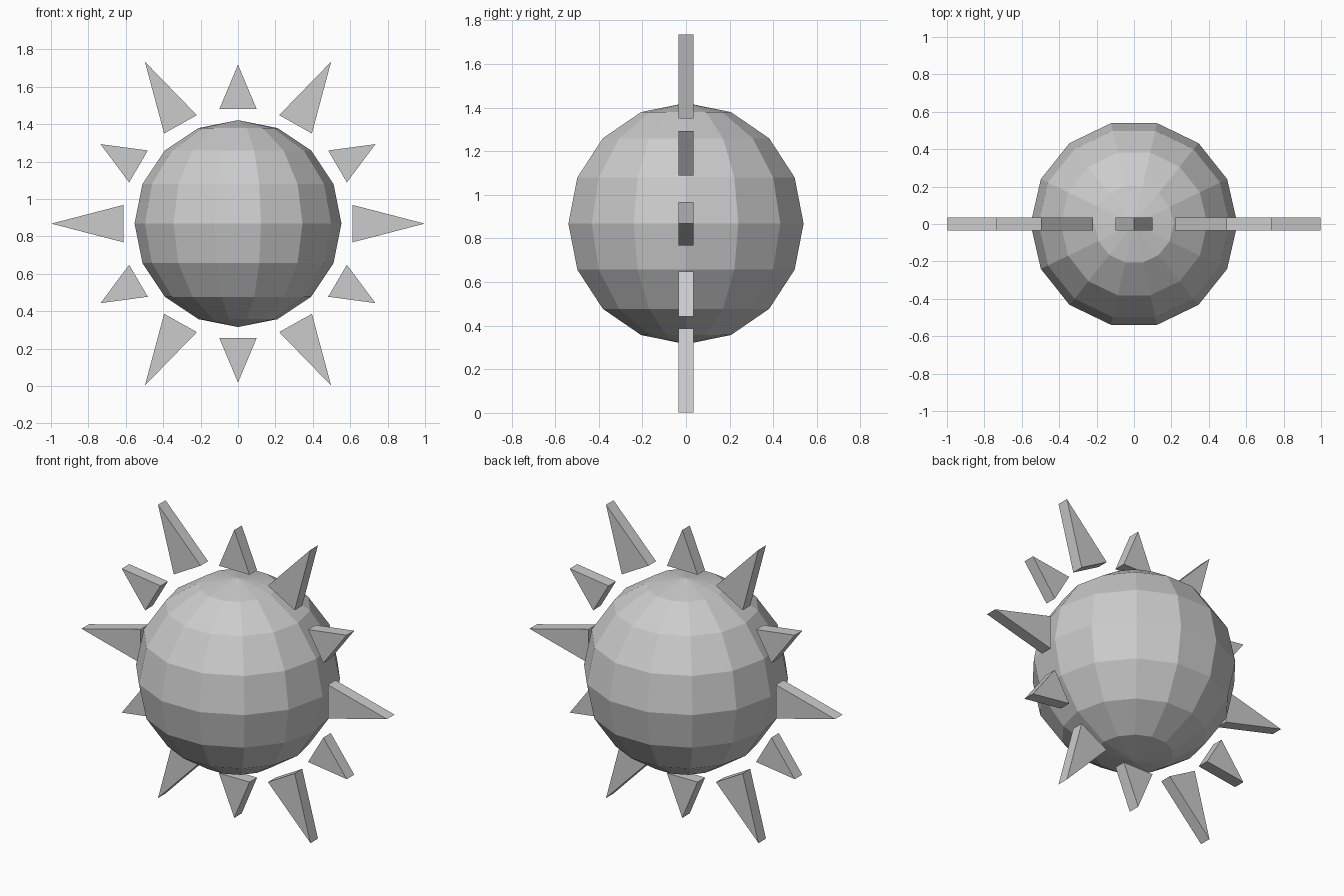
import bpy, bmesh, math
from mathutils import Matrix

if "Cube" in bpy.data.objects:
    bpy.data.objects.remove(bpy.data.objects["Cube"])

CZ = 0.868      # height of the centre
R = 0.553       # ball radius
HALF = 0.035    # half thickness of the rays

grey = bpy.data.materials.new("light_grey")
grey.diffuse_color = (0.6, 0.6, 0.6, 1)
grey.use_nodes = True
grey.node_tree.nodes["Principled BSDF"].inputs["Base Color"].default_value = grey.diffuse_color


def finish(bm, name):
    bmesh.ops.recalc_face_normals(bm, faces=bm.faces[:])
    me = bpy.data.meshes.new(name)
    bm.to_mesh(me)
    bm.free()
    me.materials.append(grey)
    ob = bpy.data.objects.new(name, me)
    ob.location.z = CZ
    bpy.context.collection.objects.link(ob)


# Faceted ball, turned so that a vertex lies on the x axis
bm = bmesh.new()
bmesh.ops.create_uvsphere(bm, u_segments=14, v_segments=8, radius=R)
v = next(v for v in bm.verts if abs(v.co.z) < 1e-4)
turn = Matrix.Rotation(-math.atan2(v.co.y, v.co.x), 4, 'Z')
bmesh.ops.transform(bm, matrix=turn, verts=bm.verts[:])
finish(bm, "ball")


# Flat triangular rays around the ball
def ray(name, pts, sx=1, sz=1):
    bm = bmesh.new()
    f = bm.faces.new([bm.verts.new((x * sx, -HALF, z * sz)) for x, z in pts])
    ext = bmesh.ops.extrude_face_region(bm, geom=[f])
    verts = [g for g in ext["geom"] if isinstance(g, bmesh.types.BMVert)]
    bmesh.ops.translate(bm, vec=(0, 2 * HALF, 0), verts=verts)
    # close the starting side if the extrusion removed it
    edges = [e for e in bm.edges if e.is_boundary]
    if edges:
        bmesh.ops.holes_fill(bm, edges=edges, sides=0)
    finish(bm, name)


for s, side in ((1, "upper"), (-1, "lower")):
    ray(f"{side}_ray", [(-0.1, 0.612), (0.1, 0.612), (0, 0.85)], sz=s)
for s, side in ((1, "right"), (-1, "left")):
    ray(f"{side}_ray", [(0.612, -0.1), (0.612, 0.1), (0.998, 0)], sx=s)
    for t, level in ((1, "upper"), (-1, "lower")):
        ray(f"{level}_{side}_long_ray",
            [(0.22, 0.58), (0.395, 0.482), (0.498, 0.866)], s, t)
        ray(f"{level}_{side}_short_ray",
            [(0.482, 0.391), (0.582, 0.22), (0.735, 0.425)], s, t)
